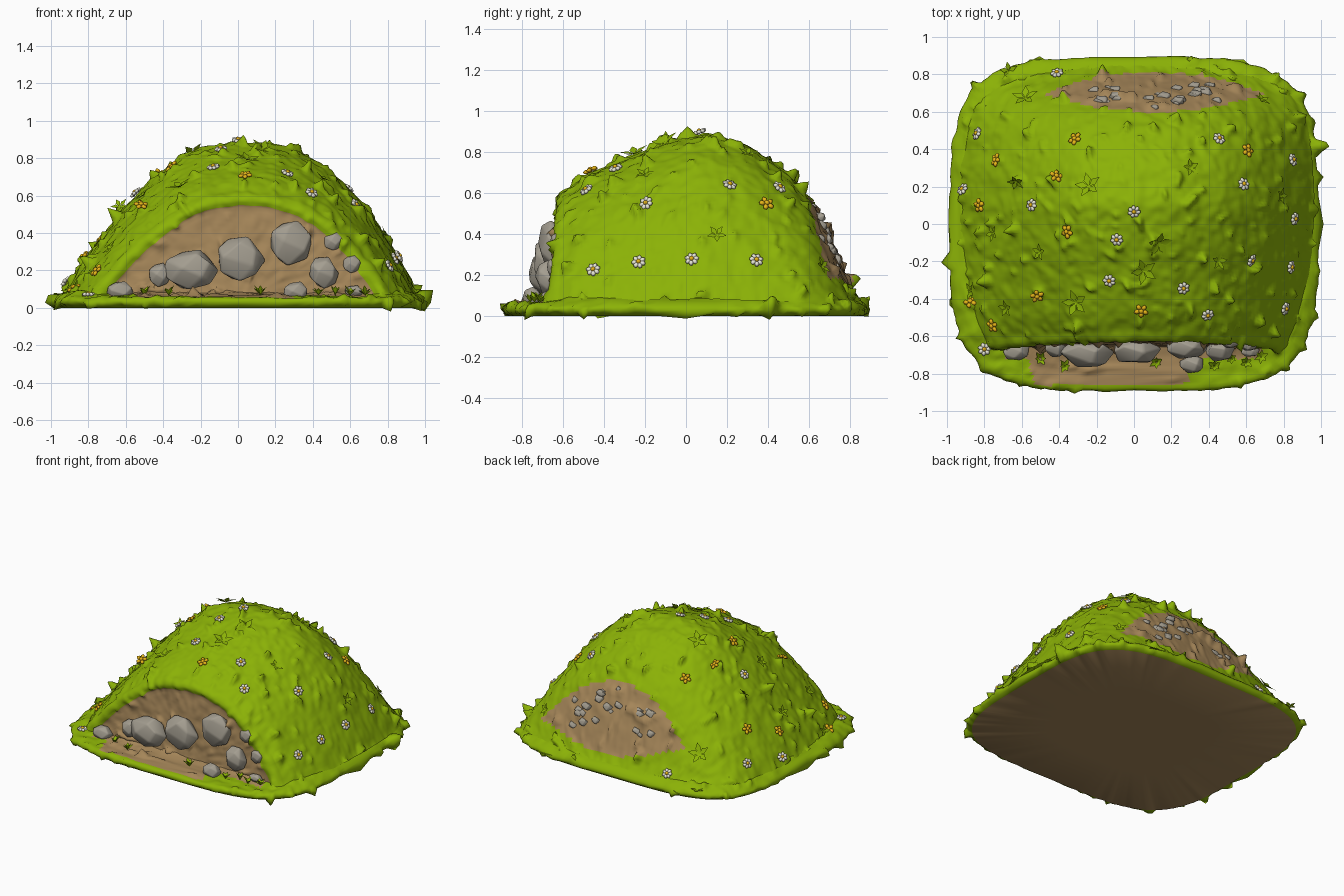
import bpy, bmesh, math, random
from mathutils import Vector, Matrix, noise
from mathutils.bvhtree import BVHTree

if "Cube" in bpy.data.objects:
    bpy.data.objects.remove(bpy.data.objects["Cube"])

random.seed(4)

def material(name, r, g, b):
    m = bpy.data.materials.new(name)
    m.diffuse_color = (r, g, b, 1)
    m.use_nodes = True
    m.node_tree.nodes["Principled BSDF"].inputs["Base Color"].default_value = m.diffuse_color
    return m

GREEN = material("grass green", .26, .445, .002)
DIRT = material("dirt brown", .38, .24, .10)
GREY = material("stone grey", .37, .34, .28)
WHITE = material("petal white", .88, .87, .74)
YELLOW = material("petal yellow", .86, .50, .01)

def make(name, bm, mats, smooth=True):
    me = bpy.data.meshes.new(name)
    for f in bm.faces:
        f.smooth = smooth
    bm.to_mesh(me)
    for m in mats:
        me.materials.append(m)
    ob = bpy.data.objects.new(name, me)
    bpy.context.collection.objects.link(ob)
    return ob

def lerp(table, x):
    if x <= table[0][0]:
        return table[0][1]
    for (a, p), (b, q) in zip(table, table[1:]):
        if x <= b:
            return p + (q - p) * (x - a) / (b - a)
    return table[-1][1]

def soft(table, x, d=.03):
    return sum(lerp(table, x + k * d) for k in (-1, -.5, 0, .5, 1)) / 5

def skin(bm, rows, closed=False):
    for r, s in zip(rows, rows[1:]):
        n = len(r)
        for i in range(n if closed else n - 1):
            j = (i + 1) % n
            bm.faces.new((r[i], r[j], s[j], s[i]))

def roughen(bm, amount=1.0, keep=lambda v: False):
    # lumpy turf: broad waves plus small pointed bumps
    bm.normal_update()
    moves = []
    for v in bm.verts:
        if keep(v):
            continue
        p = v.co
        d = .008 * noise.noise(p * 9) + .007 * noise.noise(p * 23) - .003
        d += .20 * max(0, noise.noise(p * 15 + Vector((5, 2, 9))) - .22) ** 2
        moves.append((v, v.normal * d * amount))
    for v, m in moves:
        v.co += m
    bm.normal_update()

def in_back_patch(x, y, inset=0):
    # lens-shaped bare earth on the back slope
    e = ((x - .11) / .59) ** 2
    return .60 + .10 * e + inset < y < .815 - .115 * e - inset

# ---- mound: cross-sections lofted from back to front, then folded into the cut face
PROFILE = [(-1, .04), (-.95, .16), (-.84, .33), (-.74, .48), (-.63, .62), (-.53, .73), (-.42, .84),
           (-.32, .915), (-.21, .965), (0, 1), (.21, .98), (.42, .885), (.53, .80), (.63, .69),
           (.74, .545), (.84, .375), (.95, .17), (1, .04)]
WIDTH = [(-.60, .81), (-.5, .87), (-.3, .92), (-.1, .94), (.1, .95), (.3, .945), (.5, .92),
         (.6, .90), (.7, .84), (.8, .72), (.87, .56)]
HEIGHT = [(-.60, .60), (-.5, .68), (-.3, .76), (-.1, .84), (.1, .89), (.3, .83), (.5, .69),
          (.6, .575), (.7, .39), (.8, .14), (.87, .035)]

stations = [(.88 - 1.48 * i / 110, 1) for i in range(111)]
stations += [(-.617, .985), (-.628, .955), (-.626, .92), (-.615, .89), (-.612, .87)]
CAP = len(stations) - 2
stations += [(-.612, .87 - .85 * i / 24) for i in range(1, 25)]
COLS = 150
mound = bmesh.new()
rows = []
for y, s in stations:
    w, h = soft(WIDTH, y), soft(HEIGHT, y)
    t = min(1, max(0, (-.3 - y) / .3))
    row = []
    for i in range(COLS + 1):
        u = -1 + 2 * i / COLS
        z = .03 + s * soft(PROFILE, u, .025) * (h - .02)
        row.append(mound.verts.new((.015 + w * u * s, y - .055 * t * (1 - z / .6), z)))
    rows.append(row)
skin(mound, rows)
for k, f in enumerate(mound.faces):
    c = f.calc_center_median()
    f.material_index = 1 if k // COLS >= CAP or in_back_patch(c.x, c.y) else 0
mound.normal_update()
if sum(f.normal.z for f in mound.faces) < 0:
    bmesh.ops.reverse_faces(mound, faces=mound.faces[:])
roughen(mound)
tree = BVHTree.FromBMesh(mound)
make("grassy_mound", mound, [GREEN, DIRT])

# ---- base slab: rounded rectangle with a soft turf lip and a dirt path in front
base = bmesh.new()
rings = [(.05, 0), (.5, 0), (.965, 0), (.99, .012), (1, .03), (.993, .047), (.98, .058), (.96, .062)]
rings += [(.945 - .015 * i, .062 + .0008 * i) for i in range(26)]
rows = []
for s, z in rings:
    row = []
    for i in range(240):
        a = math.tau * i / 240
        c, d = math.cos(a), math.sin(a)
        x = .988 * s * math.copysign(abs(c) ** .5, c)
        y = .897 * s * math.copysign(abs(d) ** .5, d)
        # turf climbs towards the mound on the sides and back
        rise = min(1, max(0, (.985 - s) / .06)) * min(1, max(0, (y + .72) / .15)) * .028
        row.append(base.verts.new((x, y, z + (rise if z > .05 else 0))))
    rows.append(row)
skin(base, rows, True)
base.faces.new(list(reversed(rows[0])))
bmesh.ops.recalc_face_normals(base, faces=base.faces[:])
base.normal_update()
if min(base.faces, key=lambda f: f.calc_center_median().z).normal.z > 0:
    bmesh.ops.reverse_faces(base, faces=base.faces[:])
for f in base.faces:
    c = f.calc_center_median()
    path = -.86 < c.y < -.6 and -.56 + .3 * max(0, -.75 - c.y) < c.x < .28
    foot = -.72 < c.y < -.6 and abs(c.x) < .69
    if c.z < .004 or c.z > .055 and (path or foot):
        f.material_index = 1
roughen(base, 1.2, lambda v: v.co.z < .005)
make("turf_base", base, [GREEN, DIRT])

# ---- stones: bevelled convex hulls
def stone(name, loc, size, n=16):
    bm = bmesh.new()
    for i in range(n):
        z = 1 - 2 * (i + .5) / n
        a = i * 2.39996 + random.uniform(-.3, .3)
        r = math.sqrt(1 - z * z)
        bm.verts.new(Vector((r * math.cos(a), r * math.sin(a), z)) * random.uniform(1, 1.12))
    hull = bmesh.ops.convex_hull(bm, input=bm.verts[:])
    inner = [g for g in hull["geom_interior"] if isinstance(g, bmesh.types.BMVert)]
    bmesh.ops.delete(bm, geom=inner, context='VERTS')
    bmesh.ops.dissolve_limit(bm, angle_limit=.45, verts=bm.verts[:], edges=bm.edges[:])
    bmesh.ops.bevel(bm, geom=bm.edges[:], offset=.1, segments=2, affect='EDGES',
                    profile=.5, clamp_overlap=True)
    bmesh.ops.transform(bm, verts=bm.verts[:], matrix=Matrix.Translation(loc) @ Matrix.Diagonal((*size, 1)))
    make(name, bm, [GREY])

for x, y, z, sx, sy, sz in [
        (-.63, -.68, .09, .075, .05, .055), (-.42, -.665, .175, .06, .05, .065), (-.25, -.69, .205, .145, .075, .115),
        (.01, -.68, .265, .13, .075, .125), (.28, -.655, .35, .118, .065, .122), (.46, -.675, .19, .083, .06, .088),
        (.51, -.635, .355, .052, .03, .05), (.61, -.65, .235, .05, .03, .048), (.31, -.75, .085, .07, .05, .055),
        (.62, -.68, .09, .05, .03, .03)]:
    stone("front_stone", (x, y, z), (sx, sy, sz))

count = 0
while count < 24:   # pebbles half buried in the back patch
    x, y = random.uniform(-.4, .62), random.uniform(.62, .8)
    if in_back_patch(x, y, .025):
        hit = tree.ray_cast(Vector((x, y, 2)), Vector((0, 0, -1)))[0]
        r = random.uniform(.022, .045)
        stone("back_pebble", hit - Vector((0, .008, .006)), (r * 1.15, r * .75, r * .8), 10)
        count += 1

# ---- plants
def on_mound(x, y):
    hit, normal, *_ = tree.ray_cast(Vector((x, y, 2)), Vector((0, 0, -1)))
    if hit is None:
        hit, normal = Vector((x, y, .06)), Vector((0, 0, 1))
    spin = Matrix.Rotation(random.uniform(0, 6), 4, 'Z')
    return Matrix.Translation(hit) @ normal.to_track_quat('Z', 'Y').to_matrix().to_4x4() @ spin

def blade(bm, mat, angle, length, lift, width):
    m = mat @ Matrix.Rotation(angle, 4, 'Z')
    a, b, c, d = [bm.verts.new(m @ Vector(p)) for p in (
        (0, 0, .004), (length * .45, -width, lift * .7), (length, 0, lift), (length * .45, width, lift * .7))]
    bm.faces.new((a, b, c))
    bm.faces.new((a, c, d))

def blob(bm, mat, loc, size, index, sub=1):
    m = mat @ Matrix.Translation(loc) @ Matrix.Diagonal((*size, 1))
    new = bmesh.ops.create_icosphere(bm, subdivisions=sub, radius=1, matrix=m)["verts"]
    for f in {f for v in new for f in v.link_faces}:
        f.material_index = index

def flower(bm, x, y, petals, r, index):
    m = on_mound(x, y)
    for i in range(petals):
        spin = m @ Matrix.Rotation(math.tau * i / petals, 4, 'Z')
        blob(bm, spin, (r * .58, 0, .012), (r * .46, r * .36, .011), index)
    blob(bm, m, (0, 0, .017), (r * .33, r * .33, .012), 1, 2)

daisies = bmesh.new()
for x, y in [(-.83, .48), (-.54, .1), (-.09, -.08), (0, .07), (-.13, -.3), (.26, -.34), (.58, .21),
             (.45, .45), (.62, -.19), (.84, .34), (-.91, .18), (-.41, .8), (.85, .03), (.39, -.48),
             (.80, -.45), (.83, -.23), (-.80, -.67)]:
    flower(daisies, x, y, 7, .036, 0)
make("white_flowers", daisies, [WHITE, YELLOW])

buttercups = bmesh.new()
for x, y in [(-.31, .45), (-.42, .25), (-.35, -.04), (.04, -.46), (-.52, -.38), (-.87, -.42),
             (-.73, .34), (-.82, .1), (.6, .39), (-.75, -.54)]:
    flower(buttercups, x, y, 5, .040, 1)
make("yellow_flowers", buttercups, [YELLOW, YELLOW])

leaves = bmesh.new()
stars = [(-.24, .2), (-.58, .67), (-.31, -.42), (.05, -.25), (.13, -.1), (-.67, .82), (-.87, -.36),
         (-.63, .23), (-.68, -.45), (.68, .66), (.45, -.2), (-.75, -.05), (.3, .3), (.78, .15), (-.5, -.15)]
for n, (x, y) in enumerate(stars):
    m = on_mound(x, y)
    size = .075 if n < 5 else .05
    for i in range(5):
        blade(leaves, m, math.tau * i / 5, size, size * .35, size * .27)
make("leaf_rosettes", leaves, [GREEN])

tufts = bmesh.new()
for x, y in [(-.37, -.76), (-.5, -.72), (.12, -.74), (.43, -.76), (.52, -.72), (.60, -.74), (.68, -.71)]:
    m = Matrix.Translation((x, y, .062)) @ Matrix.Rotation(random.uniform(0, 6), 4, 'Z')
    for i in range(6):
        blade(tufts, m, math.tau * i / 6, random.uniform(.025, .045), random.uniform(.03, .06), .011)
make("grass_tufts", tufts, [GREEN])
